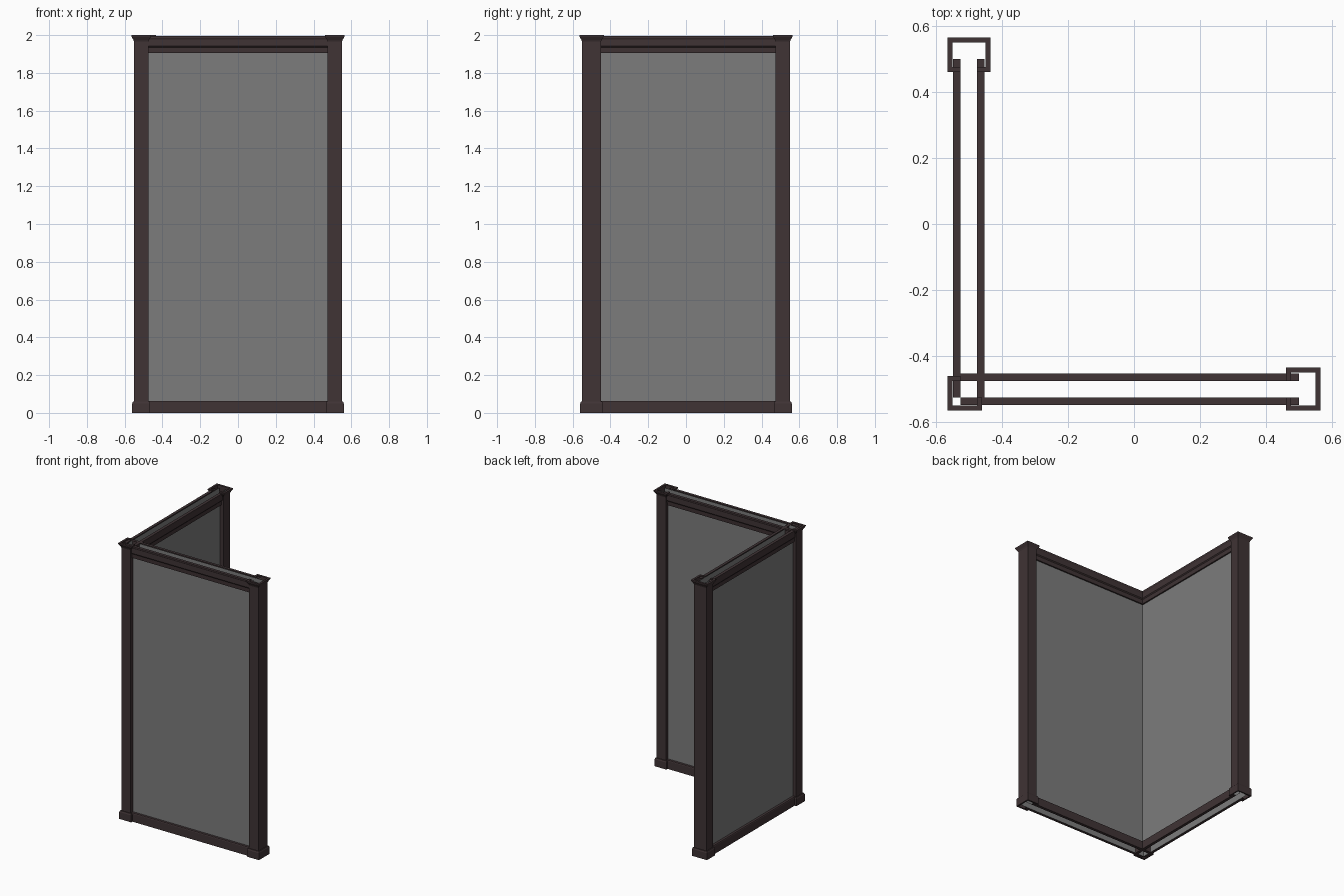
import bpy
from mathutils import Vector

if "Cube" in bpy.data.objects:
    bpy.data.objects.remove(bpy.data.objects["Cube"])


def material(name, rgb):
    m = bpy.data.materials.new(name)
    m.diffuse_color = (*rgb, 1)
    m.use_nodes = True
    m.node_tree.nodes["Principled BSDF"].inputs["Base Color"].default_value = m.diffuse_color
    return m


brown = material("dark brown frame", (0.05, 0.033, 0.035))
grey = material("grey panel", (0.2, 0.2, 0.2))


def sweep(name, path, profile, mat):
    """Sweep an (outward, height) profile along a floor path; outside is on the right."""
    pts = [Vector(p) for p in path]
    norms = []
    for a, b in zip(pts, pts[1:]):
        d = (b - a).normalized()
        norms.append(Vector((d.y, -d.x)))
    verts, faces, n = [], [], len(profile)
    for i, p in enumerate(pts):
        n1, n2 = norms[max(i - 1, 0)], norms[min(i, len(norms) - 1)]
        miter = (n1 + n2) / (1 + n1.dot(n2))
        for d, z in profile:
            q = p + miter * d
            verts.append((q.x, q.y, z))
    for i in range(len(pts) - 1):
        for j in range(n - 1):
            a, b = i * n + j, (i + 1) * n + j
            faces.append((a, b, b + 1, a + 1))
    me = bpy.data.meshes.new(name)
    me.from_pydata(verts, [], faces)
    me.materials.append(mat)
    ob = bpy.data.objects.new(name, me)
    bpy.context.collection.objects.link(ob)
    return ob


def swap(path):
    """Mirror a path across the diagonal, keeping its outside on the right."""
    return [(y, x) for x, y in reversed(path)]


# Wall panels, outer and inner faces of the L
outer = [(-0.525, 0.54), (-0.525, -0.525), (0.54, -0.525)]
inner = [(0.54, -0.475), (-0.475, -0.475), (-0.475, 0.54)]
sweep("outer_panels", outer, [(0, 0), (0, 1.99)], grey)
sweep("inner_panels", inner, [(0, 0), (0, 1.99)], grey)

# Crown and bottom rails on both faces of both walls
crown = [(0, 1.905), (0.01, 1.905), (0.012, 1.935), (0.018, 1.942),
         (0.018, 1.978), (0.022, 1.986), (0.022, 1.994), (0, 1.994)]
skirt = [(0, 0), (0.021, 0), (0.021, 0.057), (0.018, 0.062), (0, 0.062)]
rail_out = [(-0.525, -0.525), (0.5, -0.525)]
rail_in = [(0.5, -0.475), (-0.525, -0.475)]
for side, path in (("outer", rail_out), ("inner", rail_in)):
    for wall, p in (("front", path), ("left", swap(path))):
        sweep(f"{wall}_{side}_crown_rail", p, crown, brown)
        sweep(f"{wall}_{side}_bottom_rail", p, skirt, brown)

# Hollow posts: base block, shaft and flared cap
end = [(0.475, -0.525), (0.475, -0.55), (0.55, -0.55),
       (0.55, -0.45), (0.475, -0.45), (0.475, -0.475)]
corner = [(-0.525, -0.475), (-0.55, -0.475), (-0.55, -0.55),
          (-0.475, -0.55), (-0.475, -0.525)]
base = [(0, 0), (0.01, 0), (0.01, 0.05), (0.006, 0.06), (0, 0.06)]
cap = [(0, 1.965), (0.004, 1.975), (0.015, 1.993), (0.015, 2.0), (0, 2.0)]
for name, path in (("right_end", end), ("back_end", swap(end)), ("corner", corner)):
    sweep(name + "_post", path, [(0, 0), (0, 2.0)], brown)
    sweep(name + "_post_base", path, base, brown)
    sweep(name + "_post_cap", path, cap, brown)
# the corner path runs from the left wall round to the front wall
